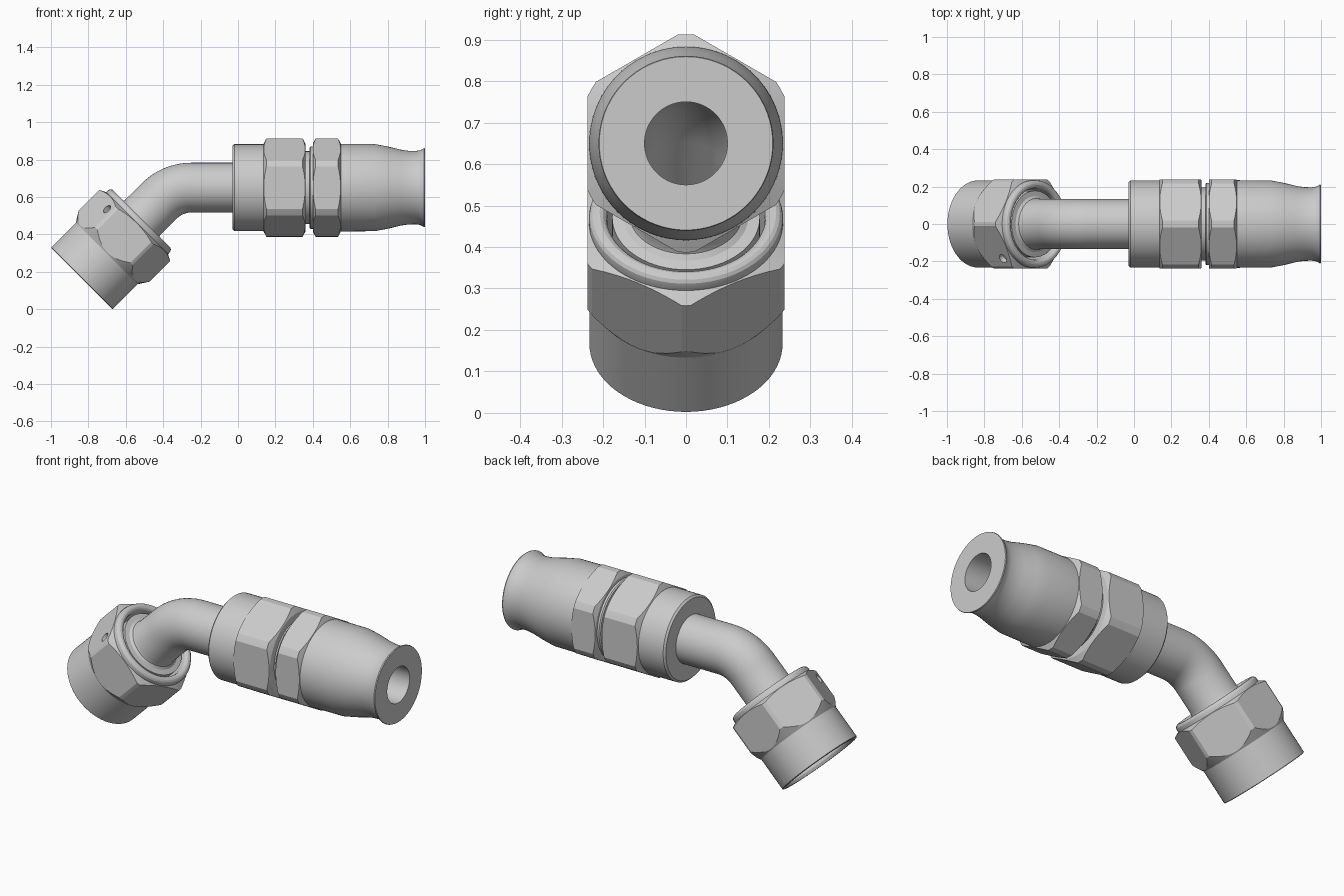
import bpy, bmesh
from math import sin, cos, pi, radians
from mathutils import Matrix, Vector

if "Cube" in bpy.data.objects:
    bpy.data.objects.remove(bpy.data.objects["Cube"])

SEG = 72
S = sin(pi / 4)
END = Vector((-0.835, 0, 0.165))      # centre of the swivel nut's open end


def sweep(name, rings):
    """Closed skin through rings of (centre, tilt about y, radius)."""
    bm = bmesh.new()
    loops = []
    for c, tilt, r in rings:
        m = Matrix.Rotation(tilt, 3, 'Y')
        loops.append([bm.verts.new(Vector(c) + m @ Vector(
            (r * cos(2 * pi * i / SEG), r * sin(2 * pi * i / SEG), 0)))
            for i in range(SEG)])
    for a, b in zip(loops, loops[1:] + loops[:1]):
        for i in range(SEG):
            j = (i + 1) % SEG
            bm.faces.new((a[i], a[j], b[j], b[i]))
    bmesh.ops.recalc_face_normals(bm, faces=bm.faces)
    me = bpy.data.meshes.new(name)
    bm.to_mesh(me)
    bm.free()
    ob = bpy.data.objects.new(name, me)
    bpy.context.collection.objects.link(ob)
    return ob


def lathe(name, profile):
    return sweep(name, [((0, 0, h), 0, r) for h, r in profile])


def boolean(ob, cutter, op):
    mod = ob.modifiers.new("cut", 'BOOLEAN')
    mod.operation, mod.solver, mod.object = op, 'EXACT', cutter
    bpy.context.view_layer.update()
    bpy.context.view_layer.objects.active = ob
    bpy.ops.object.modifier_apply(modifier=mod.name)
    bpy.data.objects.remove(cutter)


def hex_cut(ob):
    """Trim the wide bands of a lathed part to six flats."""
    bpy.ops.mesh.primitive_cylinder_add(vertices=6, radius=0.237 / cos(pi / 6), depth=4)
    cutter = bpy.context.object
    # put a corner on the local x axis
    cutter.data.transform(Matrix.Rotation(pi / 6, 4, 'Z'))
    boolean(ob, cutter, 'INTERSECT')


def finish(ob, origin=(0, 0, 0), tilt=0.0):
    ob.matrix_world = Matrix.Translation(origin) @ Matrix.Rotation(tilt, 4, 'Y')
    bpy.ops.object.select_all(action='DESELECT')
    ob.select_set(True)
    bpy.context.view_layer.objects.active = ob
    bpy.ops.object.shade_smooth_by_angle(angle=radians(20))


# Socket body: round collar, hex, neck
body = lathe("socket_body", [
    (-0.03, 0.12), (-0.03, 0.222), (-0.02, 0.232), (0.135, 0.232),
    (0.152, 0.263), (0.345, 0.263), (0.362, 0.232), (0.362, 0.195),
    (0.40, 0.195), (0.40, 0.12)])
hex_cut(body)
finish(body, (0, 0, 0.65), pi / 2)

# Hose sleeve: ring, hex, tapered barrel with flared lip
sleeve = lathe("hose_sleeve", [
    (0.382, 0.12), (0.382, 0.214), (0.388, 0.22), (0.40, 0.22), (0.40, 0.236),
    (0.415, 0.263), (0.535, 0.263), (0.55, 0.234), (0.73, 0.233),
    (0.80, 0.220), (0.87, 0.203), (0.91, 0.197), (0.95, 0.196),
    (0.97, 0.199), (0.985, 0.205), (0.995, 0.211), (1.0, 0.209),
    (1.0, 0.10), (0.96, 0.10), (0.96, 0.12)])
hex_cut(sleeve)
finish(sleeve, (0, 0, 0.65), pi / 2)

# Swivel nut: plain skirt, chamfered hex, rounded retaining ring
lip = [(0.43 + 0.022 * sin(a), 0.212 + 0.022 * cos(a))
       for a in [radians(d) for d in range(0, 151, 25)]]
nut = lathe("swivel_nut", [
    (0.0, 0.212), (0.0, 0.230), (0.003, 0.233), (0.188, 0.233),
    (0.243, 0.268), (0.40, 0.268), (0.418, 0.234)] + lip + [
    (0.425, 0.19), (0.26, 0.19), (0.26, 0.205), (0.015, 0.205)])
hex_cut(nut)
# Small blind hole in one flat
n = Vector((-cos(pi / 6), -0.5, 0))
bpy.ops.mesh.primitive_cylinder_add(
    vertices=24, radius=0.025, depth=0.06, location=(-0.166, -0.185, 0.357),
    rotation=n.to_track_quat('Z', 'Y').to_euler())
boolean(nut, bpy.context.object, 'DIFFERENCE')
finish(nut, END, pi / 4)

# Bent tube with a collar and conical seat inside the nut
R, BX = 0.24, -0.25


def on_nut(t):
    return END + Vector((S * t, 0, S * t))


path = [((0.96, 0, 0.65), pi / 2)]
for i in range(13):
    a = pi / 4 * i / 12
    path.append(((BX - R * sin(a), 0, 0.65 - R + R * cos(a)), pi / 2 - a))
outer = [(c, k, 0.133) for c, k in path]
seat = [(on_nut(t), pi / 4, r) for t, r in
        [(0.46, 0.133), (0.446, 0.137), (0.436, 0.15), (0.433, 0.178),
         (0.21, 0.178), (0.20, 0.17), (0.27, 0.10)]]
inner = [(c, k, 0.10) for c, k in reversed(path)]
finish(sweep("bent_tube", outer + seat + inner))
